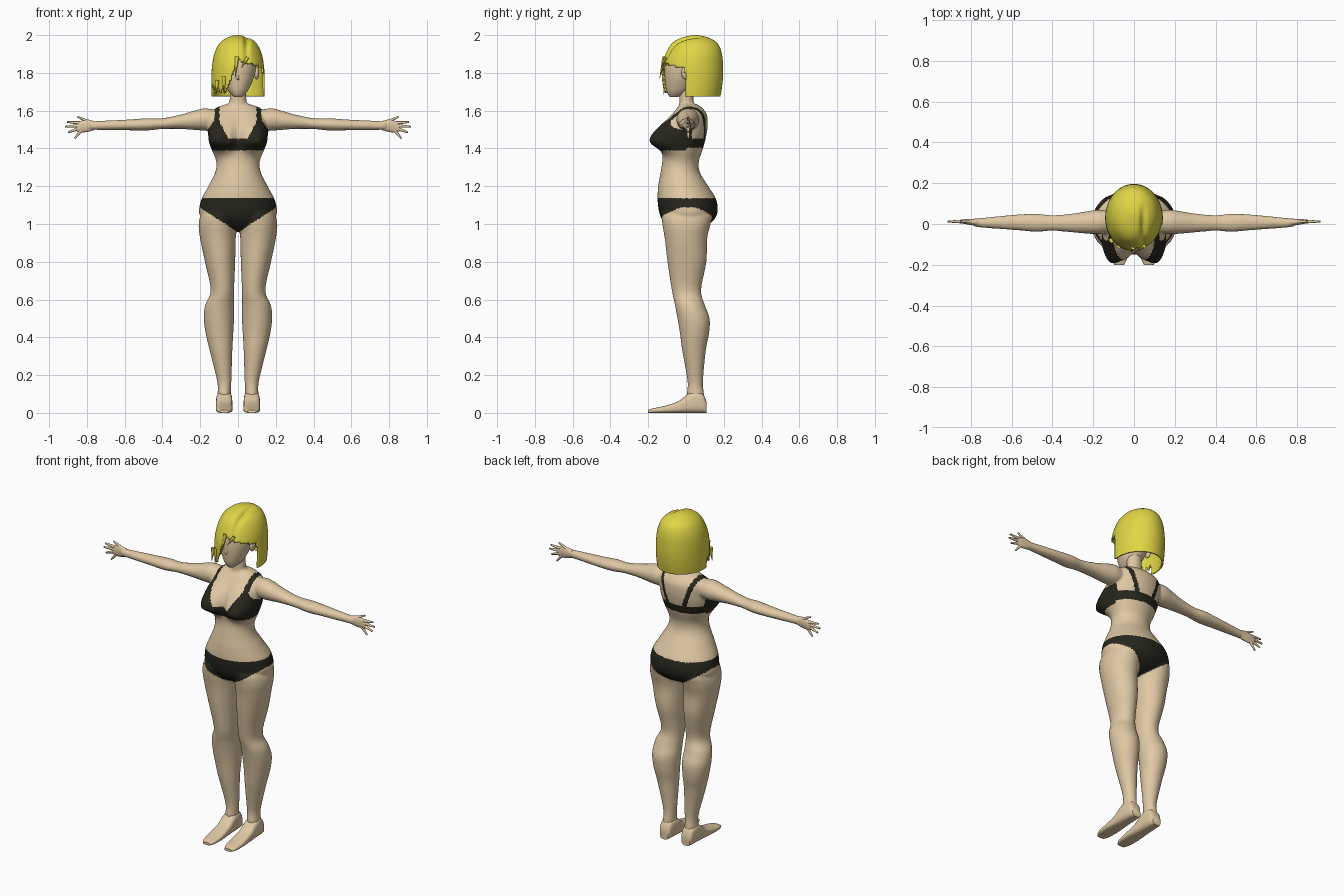
import bpy, bmesh, math
from mathutils import Vector, Matrix

if "Cube" in bpy.data.objects:
    bpy.data.objects.remove(bpy.data.objects["Cube"])


def material(name, rgb):
    m = bpy.data.materials.new(name)
    m.diffuse_color = (*rgb, 1)
    m.use_nodes = True
    m.node_tree.nodes["Principled BSDF"].inputs["Base Color"].default_value = m.diffuse_color
    return m


SKIN = material("skin tan", (0.74, 0.58, 0.37))
BLACK = material("swimwear black", (0.02, 0.019, 0.012))
YELLOW = material("hair yellow", (0.74, 0.67, 0.06))
AXES = {'z': lambda t, u, v: (u, v, t),
        'x': lambda t, u, v: (t, u, v),
        'y': lambda t, u, v: (u, t, v)}


def smooth_rows(rows, steps):
    """Catmull-Rom interpolation between cross-sections."""
    out = []
    for i in range(len(rows) - 1):
        a, b, c, d = (rows[max(0, min(len(rows) - 1, i + k))] for k in (-1, 0, 1, 2))
        for s in range(steps):
            t = s / steps
            out.append([0.5 * (2 * q + (r - p) * t + (2 * p - 5 * q + 4 * r - w) * t * t
                               + (3 * q - p - 3 * r + w) * t ** 3)
                        for p, q, r, w in zip(a, b, c, d)])
    return out + [list(rows[-1])]


def loft(bm, rows, axis='z', n=40, steps=5, side=1, power=1.0):
    """Rows are (position, centre, half width, low, high) of each oval section."""
    rings = []
    for t, c, hw, lo, hi in smooth_rows(rows, steps):
        ring = []
        for k in range(n):
            co, si = math.cos(2 * math.pi * k / n), math.sin(2 * math.pi * k / n)
            u = c + hw * math.copysign(abs(co) ** power, co)
            v = (lo + hi) / 2 + (hi - lo) / 2 * math.copysign(abs(si) ** power, si)
            x, y, z = AXES[axis](t, u, v)
            ring.append(bm.verts.new((x * side, y, z)))
        rings.append(ring)
    for r0, r1 in zip(rings, rings[1:]):
        for k in range(n):
            bm.faces.new((r0[k], r0[(k + 1) % n], r1[(k + 1) % n], r1[k]))
    bm.faces.new(rings[0])
    bm.faces.new(rings[-1])
    return [v for r in rings for v in r]


def taper(bm, p, q, r0, r1, seg=10):
    """Tapered rod from p to q."""
    p, q = Vector(p), Vector(q)
    rot = (q - p).to_track_quat('Z', 'Y').to_matrix().to_4x4()
    bmesh.ops.create_cone(bm, cap_ends=True, segments=seg, radius1=r0, radius2=r1,
                          depth=(q - p).length, matrix=Matrix.Translation((p + q) / 2) @ rot)


def ball(bm, centre, size):
    bmesh.ops.create_uvsphere(bm, u_segments=16, v_segments=10, radius=1,
                              matrix=Matrix.Translation(centre) @ Matrix.Diagonal((*size, 1)))


def shade(me, angle=50):
    me.polygons.foreach_set("use_smooth", [True] * len(me.polygons))
    me.set_sharp_from_angle(angle=math.radians(angle))


def finish(bm, name, mat, recalc=True):
    if recalc:
        bmesh.ops.recalc_face_normals(bm, faces=bm.faces)
    me = bpy.data.meshes.new(name)
    bm.to_mesh(me)
    bm.free()
    me.materials.append(mat)
    shade(me)
    ob = bpy.data.objects.new(name, me)
    bpy.context.collection.objects.link(ob)
    return ob


# Body: torso, neck, legs and arms, fused into one smooth skin
bm = bmesh.new()
torso = loft(bm, [(.96, 0, .03, -.03, .03), (.985, 0, .12, -.09, .10), (1.04, 0, .20, -.135, .16),
                  (1.12, 0, .197, -.15, .163), (1.2, 0, .157, -.147, .118),
                  (1.27, 0, .122, -.135, .075), (1.33, 0, .115, -.125, .068),
                  (1.40, 0, .138, -.12, .09), (1.47, 0, .155, -.115, .108),
                  (1.53, 0, .155, -.10, .115), (1.58, 0, .15, -.07, .11),
                  (1.615, 0, .115, -.045, .085), (1.635, 0, .06, -.03, .055)], n=72, steps=6)
for v in torso:  # bust
    x, y, z = v.co
    if y < 0:
        sz = .10 if z > 1.44 else .05
        bump = math.exp(-((abs(x) - .09) / .075) ** 2 - ((z - 1.44) / sz) ** 2) * min(1, -y / .05)
        v.co.y -= .095 * bump
        v.co.x += math.copysign(.025 * bump, x) if abs(x) > .05 else 0
loft(bm, [(1.58, 0, .06, -.045, .05), (1.65, 0, .045, -.035, .04), (1.74, 0, .045, -.04, .04)])
for s in (1, -1):
    loft(bm, [(.05, .073, .036, .01, .095), (.10, .073, .035, .005, .095), (.17, .073, .038, .008, .09),
              (.33, .09, .06, -.02, .105), (.42, .098, .073, -.032, .122), (.50, .101, .08, -.045, .125),
              (.57, .098, .076, -.058, .10), (.65, .083, .062, -.075, .08), (.80, .095, .08, -.098, .108),
              (.92, .106, .094, -.112, .112), (1.0, .108, .10, -.125, .13),
              (1.06, .10, .09, -.125, .14), (1.1, .09, .05, -.06, .08)], side=s)
    loft(bm, [(.10, .01, .05, 1.50, 1.60), (.17, .01, .06, 1.495, 1.612), (.22, .008, .056, 1.497, 1.603),
              (.30, .005, .046, 1.503, 1.58), (.40, .005, .038, 1.503, 1.56), (.48, .006, .044, 1.495, 1.56),
              (.58, .008, .038, 1.496, 1.553), (.75, .006, .023, 1.498, 1.545),
              (.79, .008, .018, 1.496, 1.546)], axis='x', side=s)
body = finish(bm, "body", SKIN)
mod = body.modifiers.new("fuse", 'REMESH')
mod.mode = 'VOXEL'
mod.voxel_size = 0.007
mod = body.modifiers.new("soften", 'SMOOTH')
mod.factor = 0.5
mod.iterations = 4
dg = bpy.context.evaluated_depsgraph_get()
fused = bpy.data.meshes.new_from_object(body.evaluated_get(dg))
body.modifiers.clear()
body.data = fused


def is_swimwear(x, y, z):
    a = abs(x)
    if z < 1.3:  # briefs
        return .955 + .66 * a < z < 1.135
    if a > .2 or z < 1.39:
        return False
    if z < 1.45:  # band and lower cups
        return y < 0 or z > 1.405
    if y < .03:  # cups and front straps
        if .098 < a < .125:
            return True
        top = 1.45 + max(0, a - .05) * 1.9 if a < .11 else 1.55 - (a - .125) * 1.5
        return z < top
    return abs(a - .055 - (z - 1.45) * .33) < .013  # back straps


fused.materials.clear()
fused.materials.append(SKIN)
fused.materials.append(BLACK)
for p in fused.polygons:
    p.material_index = int(is_swimwear(*p.center))
shade(fused, 80)

# Hands and feet
for s, label in ((1, "left"), (-1, "right")):
    bm = bmesh.new()
    loft(bm, [(.76, .008, .019, 1.498, 1.545), (.80, .01, .015, 1.487, 1.553),
              (.835, .012, .011, 1.485, 1.545), (.855, .012, .008, 1.49, 1.537)],
         axis='x', n=24, side=s)
    for bx, bz, tx, tz in ((.79, 1.54, .85, 1.568), (.84, 1.535, .905, 1.54), (.845, 1.52, .915, 1.515),
                           (.845, 1.505, .90, 1.485), (.83, 1.495, .865, 1.452)):
        taper(bm, (s * bx, .012, bz), (s * tx, .012, tz), .0095, .0045)
    finish(bm, label + "_hand", SKIN)

    bm = bmesh.new()
    loft(bm, [(.108, .073, .028, 0, .06), (.09, .073, .037, 0, .10), (.05, .073, .042, 0, .115),
              (.01, .073, .043, 0, .10), (-.04, .073, .043, 0, .062), (-.11, .073, .044, 0, .038),
              (-.17, .073, .038, 0, .025), (-.2, .073, .024, 0, .016)],
         axis='y', n=32, side=s, power=.65)
    finish(bm, label + "_foot", SKIN)

# Head with nose and ears
bm = bmesh.new()
loft(bm, [(1.672, 0, .02, -.085, -.045), (1.69, 0, .04, -.098, 0), (1.72, 0, .06, -.107, .035),
          (1.78, 0, .085, -.113, .07), (1.84, 0, .097, -.112, .10), (1.90, 0, .095, -.095, .11),
          (1.96, 0, .055, -.04, .08)])
taper(bm, (0, -.095, 1.80), (0, -.119, 1.765), .011, .005)
for s in (1, -1):
    ball(bm, (s * .098, .0, 1.80), (.014, .025, .035))
finish(bm, "head", SKIN)


# Hair: bob shell cut open around the face, longer on one side
def hair_edge(x, y):
    if y > -.005:
        return 0
    if x < -.07:
        return 1.69 + .05 * ((math.atan2(y, x) * 5) % 1)
    if x < 0:
        return 1.69 + (x + .07) / .07 * .18
    return 1.87 - .3 * x


bm = bmesh.new()
verts = loft(bm, [(1.675, 0, .139, -.13, .182), (1.72, 0, .141, -.133, .19), (1.78, 0, .141, -.133, .196),
                  (1.84, 0, .137, -.128, .196), (1.90, 0, .126, -.108, .19), (1.95, 0, .103, -.08, .172),
                  (1.98, 0, .07, -.04, .135), (1.995, 0, .035, .01, .09), (2.0, 0, .008, .042, .058)],
             n=96, steps=6)
for v in verts:  # parting groove
    x, y, z = v.co
    if z > 1.86 and y < .1:
        v.co.z -= .02 * math.exp(-((x - .045) / .014) ** 2) * min(1, (.1 - y) / .1)
bmesh.ops.recalc_face_normals(bm, faces=bm.faces)
cut = []
for f in bm.faces:
    c = f.calc_center_median()
    if c.z < hair_edge(c.x, c.y) or len(f.verts) > 4 and c.z < 1.7:
        cut.append(f)
bmesh.ops.delete(bm, geom=cut, context='FACES')
hair = finish(bm, "hair", YELLOW, recalc=False)
mod = hair.modifiers.new("thickness", 'SOLIDIFY')
mod.thickness = 0.01
mod.offset = -1

# Loose front strands
bm = bmesh.new()
for p, q, r in (((-.005, -.115, 1.885), (-.015, -.14, 1.77), .011),
                ((.05, -.108, 1.88), (.02, -.132, 1.83), .010),
                ((-.075, -.108, 1.78), (-.072, -.118, 1.685), .012),
                ((-.11, -.08, 1.76), (-.118, -.085, 1.68), .013)):
    taper(bm, p, q, r, .001, 8)
finish(bm, "hair_strands", YELLOW)
